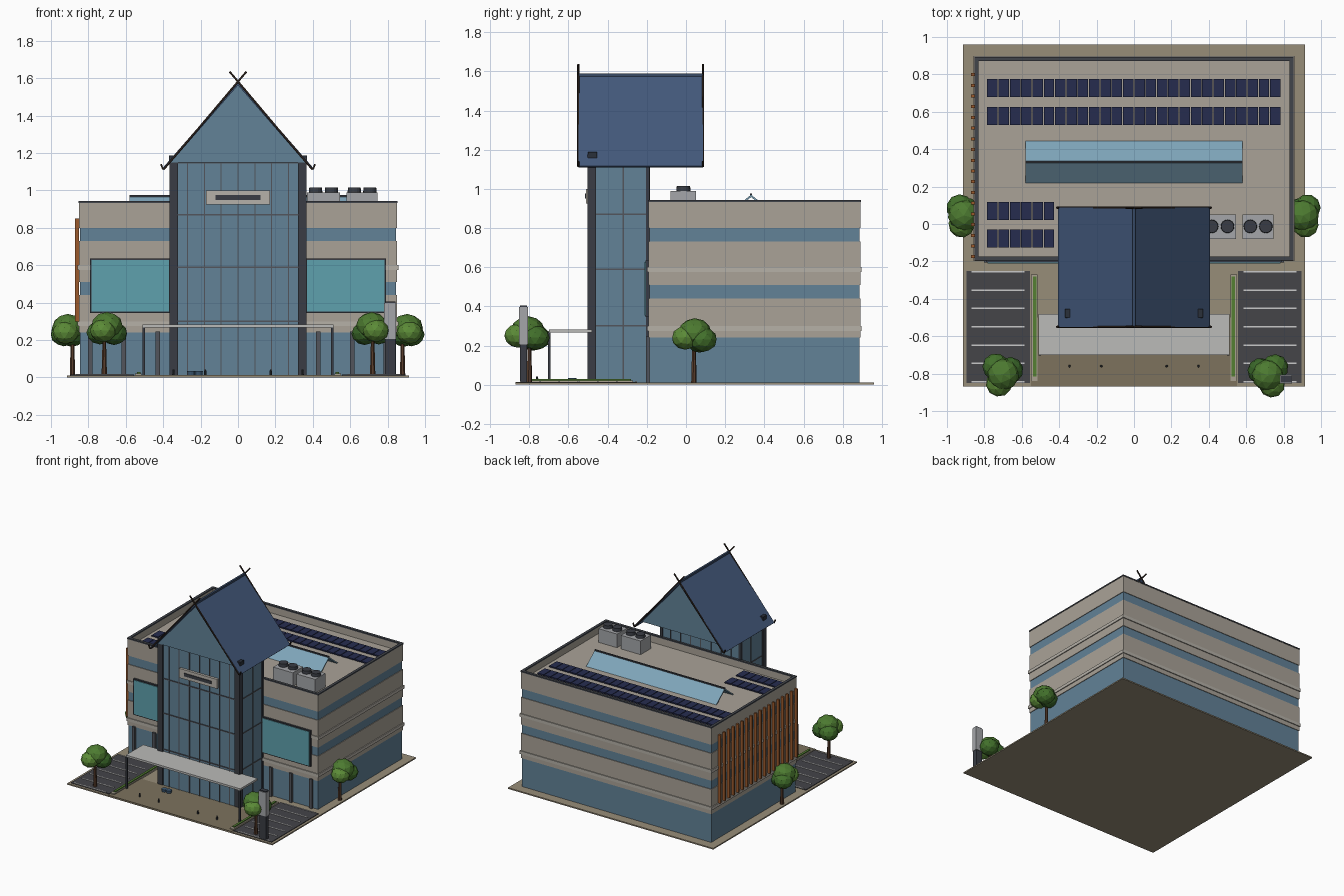
import bpy, bmesh, math, random
from mathutils import Matrix, Vector

if "Cube" in bpy.data.objects:
    bpy.data.objects.remove(bpy.data.objects["Cube"])

random.seed(4)
mats = {}


def mat(hexcol):
    """Material from an sRGB hex colour."""
    if hexcol not in mats:
        m = bpy.data.materials.new("colour_" + hexcol)
        lin = [(int(hexcol[i:i + 2], 16) / 255) ** 2.2 for i in (0, 2, 4)]
        m.diffuse_color = (*lin, 1)
        m.use_nodes = True
        m.node_tree.nodes["Principled BSDF"].inputs["Base Color"].default_value = m.diffuse_color
        mats[hexcol] = m
    return mats[hexcol]


def finish(name, bm, col):
    me = bpy.data.meshes.new(name)
    bmesh.ops.recalc_face_normals(bm, faces=bm.faces)
    bm.to_mesh(me)
    bm.free()
    me.materials.append(mat(col))
    ob = bpy.data.objects.new(name, me)
    bpy.context.collection.objects.link(ob)
    return ob


def boxes(name, col, *bounds):
    """One object of boxes, each (x0, x1, y0, y1, z0, z1)."""
    bm = bmesh.new()
    for x0, x1, y0, y1, z0, z1 in bounds:
        m = Matrix.Translation(((x0 + x1) / 2, (y0 + y1) / 2, (z0 + z1) / 2))
        bmesh.ops.create_cube(bm, size=1, matrix=m @ Matrix.Diagonal((x1 - x0, y1 - y0, z1 - z0, 1)))
    return finish(name, bm, col)


def both(*bounds):
    """Bounds plus their mirror image in x."""
    return [b for x0, x1, *r in bounds for b in ((x0, x1, *r), (-x1, -x0, *r))]


def cylinders(name, col, sides, *items):
    """One object of upright cylinders, each (x, y, z0, z1, r0, r1)."""
    bm = bmesh.new()
    for x, y, z0, z1, r0, r1 in items:
        bmesh.ops.create_cone(bm, cap_ends=True, segments=sides, radius1=r0, radius2=r1,
                              depth=z1 - z0, matrix=Matrix.Translation((x, y, (z0 + z1) / 2)))
    return finish(name, bm, col)


def prism(name, col, pts, axis, a, b):
    """Extrude a (u, z) profile along x or y from a to b."""
    bm = bmesh.new()
    vs = [bm.verts.new((a, u, z) if axis == "x" else (u, a, z)) for u, z in pts]
    f = bm.faces.new(vs)
    ext = bmesh.ops.extrude_face_region(bm, geom=[f])["geom"]
    off = Vector((b - a, 0, 0)) if axis == "x" else Vector((0, b - a, 0))
    bmesh.ops.translate(bm, verts=[v for v in ext if isinstance(v, bmesh.types.BMVert)], vec=off)
    return finish(name, bm, col)


CONC, GLASS, DARK, METAL, TRIM = "A8A196", "628196", "3C3F46", "A3A5A8", "53565C"

# site, forecourt and parking
boxes("site_slab", "968C78", (-.915, .915, -.87, .96, 0, .01))
boxes("forecourt", "7C725E", (-.55, .55, -.87, -.5, .002, .014))
boxes("parking_lots", "46464A", *both((.555, .895, -.85, -.25, .005, .015)))
boxes("parking_lines", "D8D8D8", *both(*[(.585, .87, y - .004, y + .004, .014, .018)
                                         for y in [-.255 - .098 * i for i in range(7)]]))
boxes("planter_curbs", "A8A090", *both((.515, .55, -.84, -.27, .005, .022)))
boxes("planter_hedges", "557F35", *both((.522, .54, -.815, -.28, .01, .03)))

# main block: glass core with solid bands
boxes("glass_core", GLASS, (-.845, .845, -.187, .885, .01, .82))
boxes("wall_bands", CONC, (-.85, .85, -.192, .89, .24, .44), (-.85, .85, -.192, .89, .51, .73),
      (-.85, .85, -.192, .89, .80, .88))
boxes("ledges", "B4AFA6", *[(-.857, .857, -.199, .897, z, z + .025) for z in (.275, .575)])


def ring(x, y0, y1, w, z0, z1):
    return [(-x, x, y0, y0 + w, z0, z1), (-x, x, y1 - w, y1, z0, z1),
            *both((x - w, x, y0 + w, y1 - w, z0, z1))]


boxes("parapet", CONC, *ring(.85, -.192, .89, .018, .88, .935))
boxes("parapet_coping", "43464C", *ring(.853, -.195, .893, .022, .933, .943))
boxes("ground_columns", TRIM, *both(*[(x - .012, x + .012, -.205, -.185, .01, .245) for x in (.43, .61, .79)]))

# large front screens
boxes("screen_frames", DARK, *both((.36, .79, -.207, -.18, .345, .635)))
boxes("screens", "5FA0AC", *both((.368, .782, -.211, -.2, .353, .627)))

# timber fins on the left wall
boxes("timber_fins", "9A5A30", *[(-.872, -.85, y - .008, y + .008, .30, .85)
                                 for y in [-.175 + .0573 * i for i in range(18)]])

# rooftop equipment
panels = [(-.785 + .0605 * i, -.729 + .0605 * i, y, y + .095, .89, .9)
          for y in (.53, .68) for i in range(26)]
panels += [(-.785 + .0605 * i, -.729 + .0605 * i, y, y + .095, .89, .9)
           for y in (-.125, .022) for i in range(6)]
boxes("solar_panels", "2A3050", *panels)
prism("skylight", "7DA3B8", [(.22, .88), (.3325, .97), (.445, .88), (.431, .88), (.3325, .958), (.234, .88)],
      "x", -.58, .58)
boxes("skylight_ridge", DARK, (-.58, .58, .327, .338, .964, .975))
boxes("cooling_units", METAL, (.37, .545, -.08, .05, .88, .99), (.58, .745, -.08, .05, .88, .99))
cylinders("cooling_fans", DARK, 16, *[(x, -.013, .99, 1.015, .036, .034) for x in (.415, .5, .622, .705)])

# entrance tower
boxes("tower_glass", GLASS, (-.355, .355, -.49, -.19, .01, 1.155))
boxes("tower_columns", DARK, *both((.322, .367, -.502, -.46, .01, 1.175), (.34, .36, -.205, -.186, .01, 1.155)))
levels = (.30, .59, .87, 1.148)
boxes("tower_mullions", TRIM,
      *[(x - .003, x + .003, -.495, -.485, .01, 1.15) for x in [.09 * i for i in range(-3, 4)]],
      *[(x - .003, x + .003, -.192, -.185, .9, 1.15) for x in [.09 * i for i in range(-3, 4)]],
      *both((.35, .359, -.323, -.317, .01, 1.15)),
      *[(-.359, .359, -.495, -.186, z - .004, z + .004) for z in levels])
boxes("name_plate", "B5B0A8", (-.17, .17, -.51, -.49, .925, 1.0))
boxes("name_plate_strip", DARK, (-.12, .12, -.515, -.5, .95, .975))

# steep gable roof
prism("gable_body", GLASS, [(-.36, 1.15), (.36, 1.15), (0, 1.57)], "y", -.51, .05)
for s, n in ((1, "right"), (-1, "left")):
    prism("roof_slope_" + n, "45597A", [(0, 1.582), (s * .405, 1.117), (s * .395, 1.108), (0, 1.562)],
          "y", -.55, .088)
boxes("roof_ridge", "3B4C66", (-.008, .008, -.55, .088, 1.572, 1.588))
boxes("roof_vents", "2E333C", *both((.337, .37, -.5, -.455, 1.145, 1.188)))
cu = bpy.data.curves.new("crossed_barge_poles", "CURVE")
cu.dimensions = "3D"
cu.bevel_depth = .006
cu.bevel_resolution = 1
cu.use_fill_caps = True
cu.materials.append(mat("2E2520"))
for y in (-.55, .087):
    for s in (-1, 1):
        path = [(.045, 1.635), (0, 1.582), (-.392, 1.118), (-.402, 1.116), (-.412, 1.14)]
        sp = cu.splines.new("POLY")
        sp.points.add(len(path) - 1)
        for p, (x, z) in zip(sp.points, path):
            p.co = (s * x, y, z, 1)
bpy.context.collection.objects.link(bpy.data.objects.new("crossed_barge_poles", cu))

# entrance canopy and forecourt details
boxes("canopy", "B9B9B7", (-.51, .51, -.70, -.48, .266, .282))
boxes("canopy_posts", DARK, *both((.498, .51, -.704, -.692, .01, .268)))
cylinders("bollards", "33363B", 8, *[(x, -.76, .01, .042, .007, .005) for x in (-.345, -.175, .175, .345)])
cylinders("round_seats", "3F5A73", 12, *[(x, -.58, .012, .035, .019, .022) for x in (-.25, -.21)])

# roadside sign pylon
boxes("pylon_base", DARK, (.785, .842, -.848, -.812, .01, .21), (.785, .842, -.848, -.812, .395, .405))
boxes("pylon_panel", METAL, (.78, .846, -.852, -.808, .205, .397))

# low-poly trees: trunk position and foliage centre
trees = [(-.715, -.8, -.70, -.805, .26), (.72, -.8, .715, -.81, .26),
         (-.885, .04, -.91, .045, .25), (.88, .04, .905, .045, .25)]
cylinders("tree_trunks", "5A4030", 7, *[(x, y, .005, .22, .015, .009) for x, y, *_ in trees])
lobes = [(0, 0, .015, .085), (.035, .035, -.02, .072), (-.035, .02, -.025, .07), (.02, -.04, -.01, .07)]
greens = ("4E7A34", "44702F", "3B652C", "5C8A3A")
for i, (_, _, x, y, z) in enumerate(trees):
    for k, (dx, dy, dz, r) in enumerate(lobes):
        bm = bmesh.new()
        sx = -1 if x < 0 else 1
        limit = .08 if i > 1 else 1
        m = Matrix.Translation((x + sx * dx * (.6 if limit < 1 else 1.1), y + dy * 1.2, z + dz))
        m = m @ Matrix.Rotation(random.uniform(0, 3), 4, "Z") @ Matrix.Diagonal((1, 1, .88, 1))
        bmesh.ops.create_icosphere(bm, subdivisions=2, radius=r, matrix=m)
        finish(f"tree_{i + 1}_foliage_{k + 1}", bm, greens[k])
